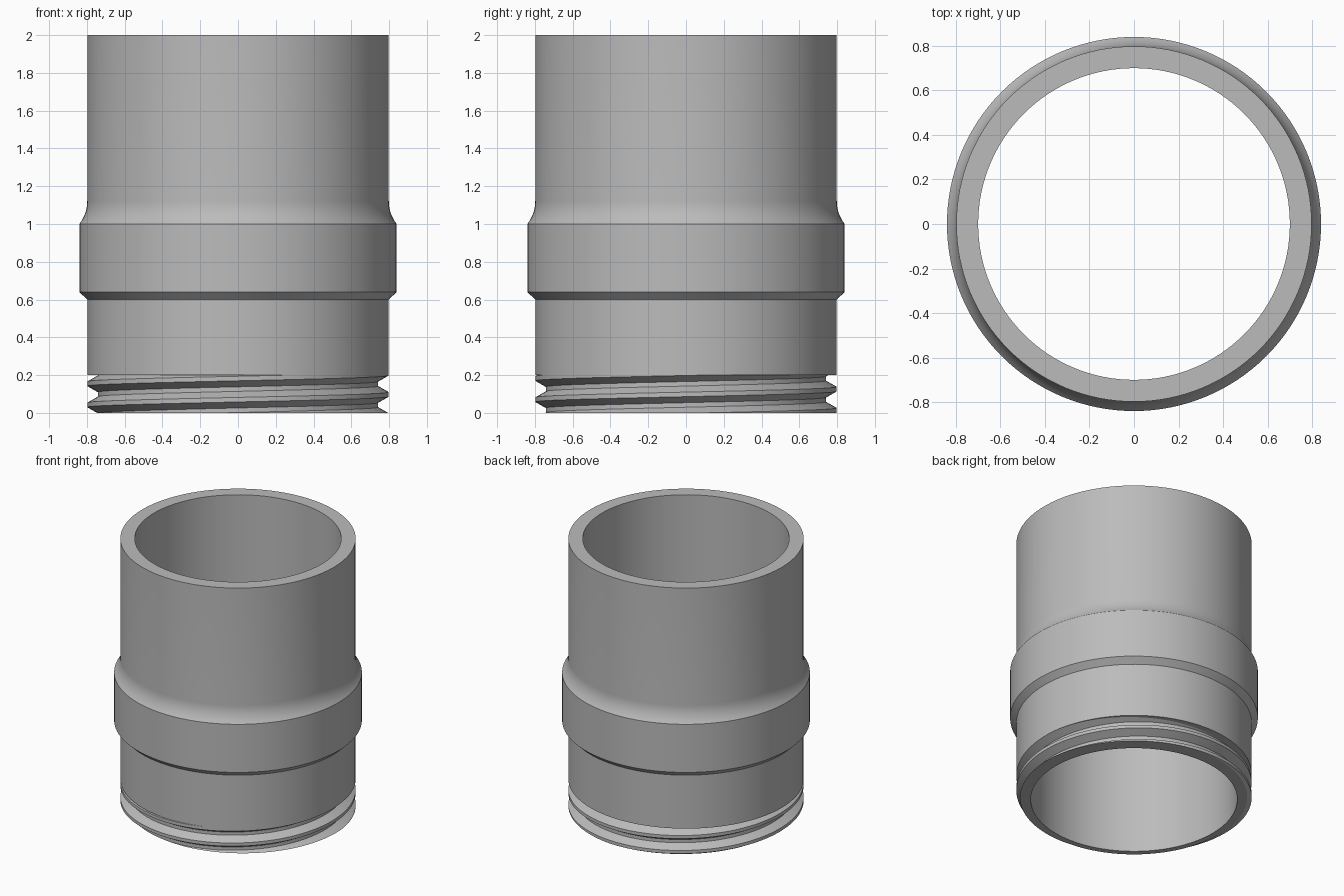
import bpy
import bmesh
import math

SEGMENTS = 128
BORE, TUBE, COLLAR, ROOT = 0.70, 0.798, 0.84, 0.742
NECK_TOP, HEIGHT = 0.2, 2.0
PITCH, CREST_AT = 0.112, -0.014

cube = bpy.data.objects.get("Cube")
if cube:
    bpy.data.objects.remove(cube, do_unlink=True)

grey = bpy.data.materials.new("grey plastic")
grey.use_nodes = True
colour = (0.5, 0.5, 0.5, 1)
grey.diffuse_color = colour
grey.node_tree.nodes["Principled BSDF"].inputs["Base Color"].default_value = colour


def sweep(name, section):
    """Sweep section(angle) -> [(radius, z)] once around the z axis."""
    bm = bmesh.new()
    columns = []
    for j in range(SEGMENTS + 1):
        a = math.tau * j / SEGMENTS
        columns.append([bm.verts.new((r * math.cos(a), r * math.sin(a), z))
                        for r, z in section(a)])
    for left, right in zip(columns, columns[1:]):
        for i in range(len(left) - 1):
            bm.faces.new((left[i], left[i + 1], right[i + 1], right[i]))
    # Close the seam and drop the collapsed faces
    bmesh.ops.remove_doubles(bm, verts=bm.verts, dist=0.0001)
    mesh = bpy.data.meshes.new(name)
    bm.to_mesh(mesh)
    bm.free()
    mesh.materials.append(grey)
    obj = bpy.data.objects.new(name, mesh)
    bpy.context.collection.objects.link(obj)
    bpy.ops.object.select_all(action="DESELECT")
    obj.select_set(True)
    bpy.context.view_layer.objects.active = obj
    bpy.ops.object.shade_smooth_by_angle(angle=math.radians(25))


# Barrel: bore, top rim, filleted collar, chamfer and shoulder
fillet_r = 0.2
fillet_end = math.acos(1 - (COLLAR - TUBE) / fillet_r)
fillet_top = 1.0 + fillet_r * math.sin(fillet_end)
barrel = [(BORE, 0), (BORE, HEIGHT), (TUBE, HEIGHT)]
for k in range(9):
    t = fillet_end * k / 8
    barrel.append((TUBE + fillet_r * (1 - math.cos(t)),
                   fillet_top - fillet_r * math.sin(t)))
barrel += [(COLLAR, 0.64), (TUBE, 0.6), (TUBE, NECK_TOP), (ROOT - 0.01, NECK_TOP)]
sweep("barrel", lambda a: barrel)


# Threaded neck: helical trapezoid ridges trimmed flat at both ends
def thread_section(a):
    helix = CREST_AT + PITCH * a / math.tau
    points = []
    for turn in range(3, -3, -1):
        for offset in (0.044, 0.012, -0.012, -0.044):
            z = min(max(helix + turn * PITCH + offset, 0), NECK_TOP)
            d = abs((z - helix + PITCH / 2) % PITCH - PITCH / 2)
            slope = min(max((d - 0.012) / 0.032, 0), 1)
            points.append((TUBE - (TUBE - ROOT) * slope, z))
    return points + [(BORE, 0)]


sweep("threaded_neck", thread_section)
